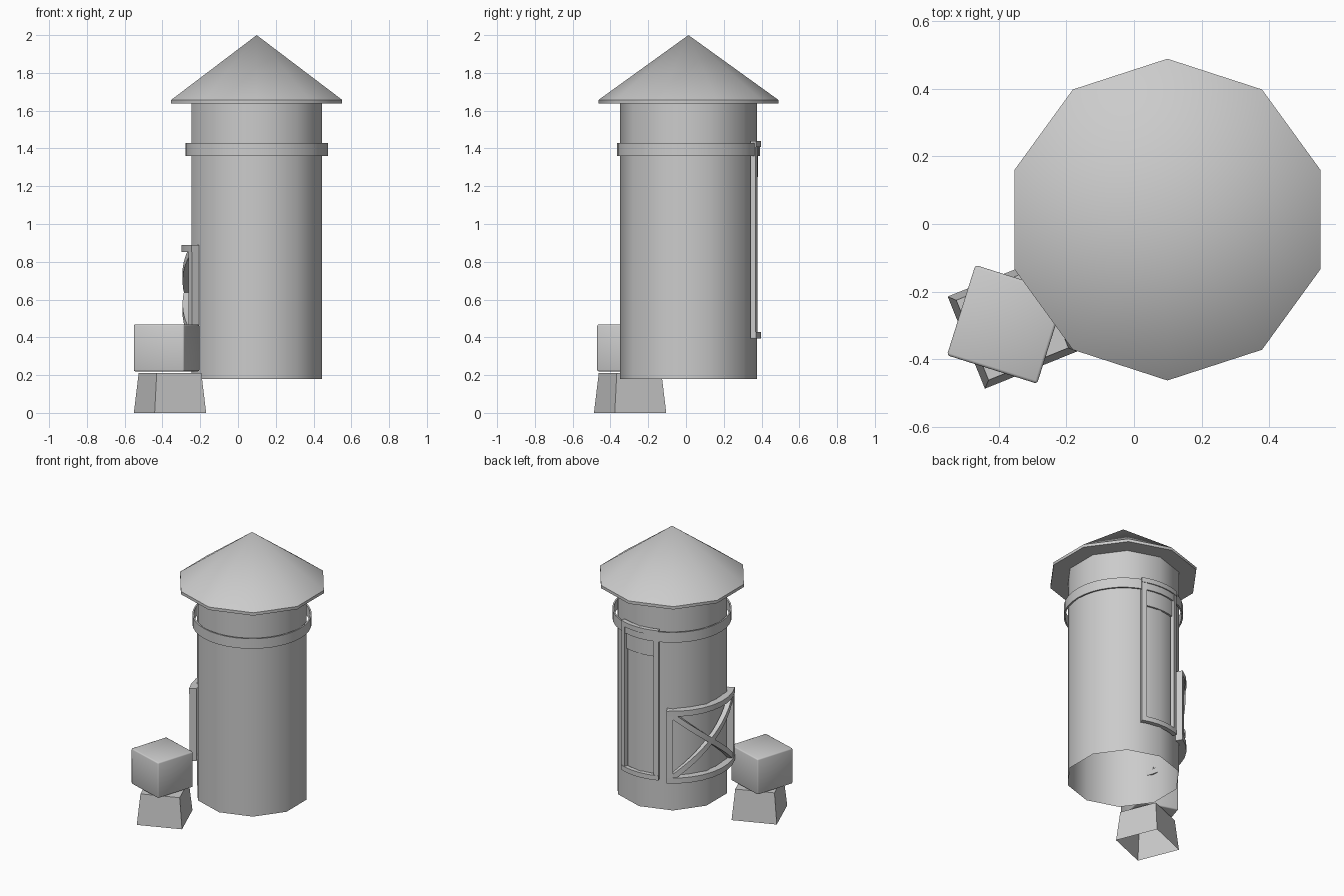
import bpy, bmesh
from math import sin, cos, pi, radians, hypot

if "Cube" in bpy.data.objects:
    bpy.data.objects.remove(bpy.data.objects["Cube"])

CX, CY = 0.099, 0.013      # axis of the tower
R = 0.38                   # radius used to unroll wrapped parts


def finish(name, bm, smooth=True, angle=40):
    me = bpy.data.meshes.new(name)
    bm.to_mesh(me)
    bm.free()
    ob = bpy.data.objects.new(name, me)
    bpy.context.collection.objects.link(ob)
    bpy.ops.object.select_all(action='DESELECT')
    ob.select_set(True)
    bpy.context.view_layer.objects.active = ob
    if smooth:
        bpy.ops.object.shade_smooth_by_angle(angle=radians(angle))
    return ob


def lathe(name, profile, sides, angle=40):
    """Revolve (radius, z) points around the tower axis."""
    bm = bmesh.new()
    rings = []
    for r, z in profile:
        if r == 0:
            rings.append([bm.verts.new((CX, CY, z))] * sides)
        else:
            rings.append([bm.verts.new((CX + r * cos(pi / 2 + 2 * pi * i / sides),
                                        CY + r * sin(pi / 2 + 2 * pi * i / sides), z))
                          for i in range(sides)])
    for a, b in zip(rings, rings[1:]):
        for i in range(sides):
            j = (i + 1) % sides
            bm.faces.new(list(dict.fromkeys((a[i], a[j], b[j], b[i]))))
    bmesh.ops.recalc_face_normals(bm, faces=bm.faces)
    return finish(name, bm, angle=angle)


def wrapped_bar(bm, p, q, width, r0, r1, n=8):
    """Straight bar from p to q in (degrees, z), bent around the tower."""
    s0, s1 = radians(p[0]) * R, radians(q[0]) * R
    ds, dz = s1 - s0, q[1] - p[1]
    length = hypot(ds, dz)
    ns, nz = -dz / length * width / 2, ds / length * width / 2
    rings = []
    for k in range(n + 1):
        s, z = s0 + ds * k / n, p[1] + dz * k / n
        ring = []
        for side, r in ((-1, r0), (1, r0), (1, r1), (-1, r1)):
            a = (s + side * ns) / R
            ring.append(bm.verts.new((CX + r * cos(a), CY + r * sin(a), z + side * nz)))
        rings.append(ring)
    faces = [bm.faces.new(rings[0]), bm.faces.new(rings[-1])]
    for a, b in zip(rings, rings[1:]):
        for i in range(4):
            faces.append(bm.faces.new((a[i], a[(i + 1) % 4], b[(i + 1) % 4], b[i])))
    bmesh.ops.recalc_face_normals(bm, faces=faces)


def wrapped_frame(bm, a0, a1, z0, z1, w, r0, r1):
    """Rectangular frame bent around the tower."""
    h = w / 2
    da = h / R * 180 / pi
    for z in (z0 + h, z1 - h):
        wrapped_bar(bm, (a0, z), (a1, z), w, r0, r1)
    for a in (a0 + da, a1 - da):
        wrapped_bar(bm, (a, z0), (a, z1), w, r0, r1 - 0.003, 2)


# Ten-sided tower, open at the bottom
lathe("tower_body", [(0.3625, 0.18), (0.3625, 1.645)], 10)

# Cone roof with a short skirt and flat underside
lathe("roof", [(0, 1.637), (0.476, 1.637), (0.476, 1.657), (0, 2.0)], 10)

# Round band near the top
lathe("band", [(0.368, 1.36), (0.378, 1.36), (0.378, 1.43), (0.368, 1.43), (0.368, 1.36)], 40)

# Tall window frame on the back, with a short blind at its top
bm = bmesh.new()
wrapped_frame(bm, 68, 112, 0.395, 1.44, 0.033, 0.355, 0.385)
finish("window_frame", bm)
bm = bmesh.new()
wrapped_bar(bm, (71, 1.33), (109, 1.33), 0.16, 0.355, 0.367)
finish("window_blind", bm)

# Cross-braced hatch on the left
bm = bmesh.new()
A0, A1, Z0, Z1 = 120, 210, 0.385, 0.89
wrapped_frame(bm, A0, A1, Z0, Z1, 0.038, 0.352, 0.4)
for za, zb in ((Z0 + 0.03, Z1 - 0.03), (Z1 - 0.03, Z0 + 0.03)):
    wrapped_bar(bm, (A0 + 4, za), (A1 - 4, zb), 0.035, 0.36, 0.393, 12)
finish("hatch_frame", bm)


def block(name, center, bottom, top, z0, z1, turn, open_bottom=False, bevel=0):
    """Square block, optionally tapered, turned around z."""
    bm = bmesh.new()
    bmesh.ops.create_cube(bm, size=1)
    for v in bm.verts:
        up = v.co.z > 0
        s = top if up else bottom
        x, y = v.co.x * s, v.co.y * s
        c, n = cos(radians(turn)), sin(radians(turn))
        v.co = (center[0] + x * c - y * n, center[1] + x * n + y * c, z1 if up else z0)
    if open_bottom:
        low = [f for f in bm.faces if all(v.co.z == min(w.co.z for w in bm.verts) for v in f.verts)]
        bmesh.ops.delete(bm, geom=low, context='FACES_ONLY')
    if bevel:
        bmesh.ops.bevel(bm, geom=list(bm.edges), offset=bevel, segments=2,
                        profile=0.5, affect='EDGES')
    finish(name, bm, smooth=bool(bevel), angle=60)


# Tapered stand and the box resting on it
block("stand", (-0.36, -0.296), 0.294, 0.255, 0, 0.21, 22, open_bottom=True)
block("box", (-0.378, -0.297), 0.28, 0.28, 0.22, 0.468, -17.5, bevel=0.008)
